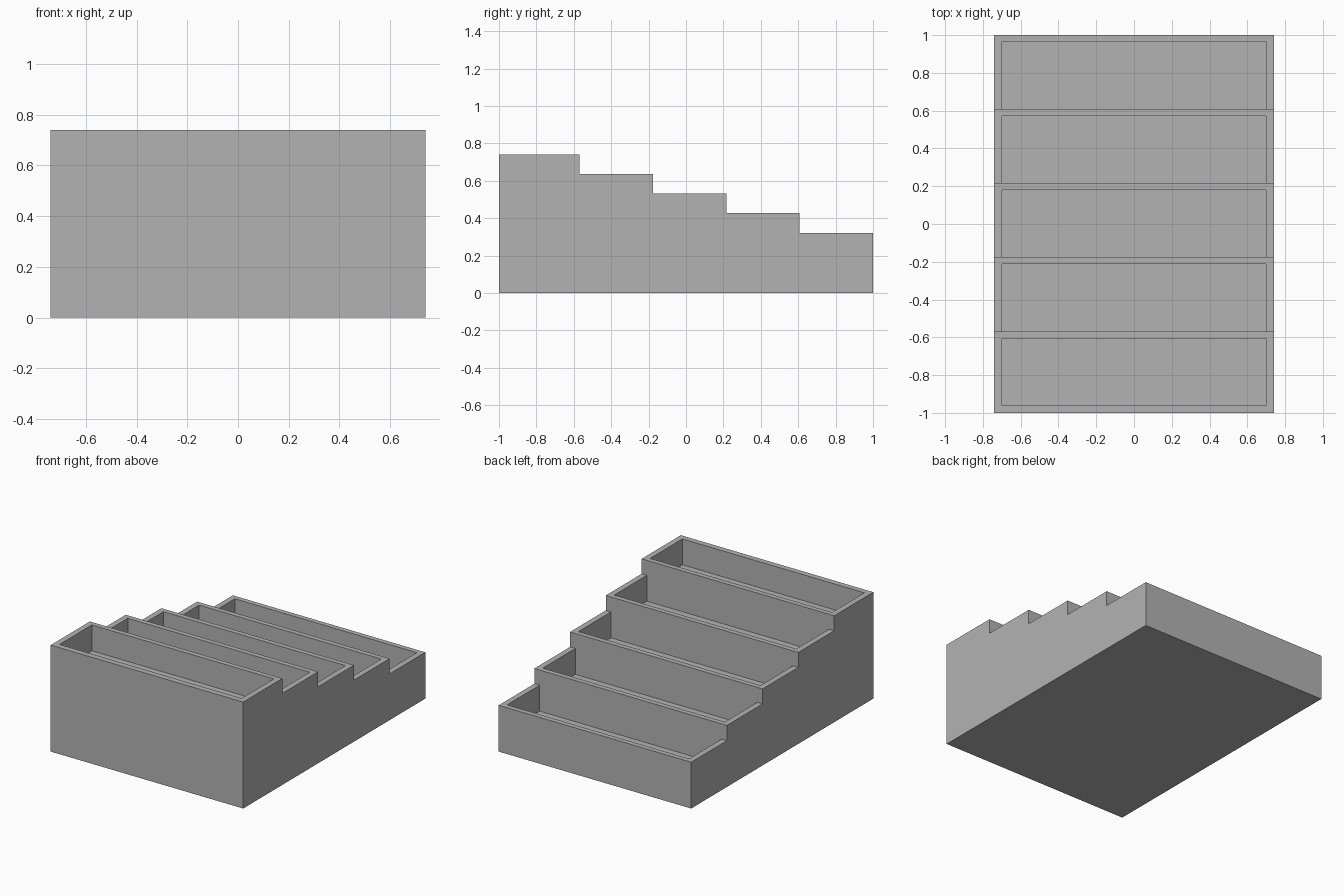
import bpy
import bmesh

default_cube = bpy.data.objects.get("Cube")
if default_cube:
    bpy.data.objects.remove(default_cube, do_unlink=True)

HALF_WIDTH = 0.74
WALL = 0.04
POCKET_DEPTH = 0.18
edges = [-1.0, -0.57, -0.176, 0.216, 0.608, 1.0]
tops = [0.74, 0.636, 0.532, 0.428, 0.322]

grey = bpy.data.materials.new("plain_grey")
grey.use_nodes = True
colour = (0.45, 0.45, 0.45, 1)
grey.diffuse_color = colour
grey.node_tree.nodes["Principled BSDF"].inputs["Base Color"].default_value = colour


def extrude_profile(name, profile, half_width):
    """Solid made by sweeping a (y, z) outline across x."""
    bm = bmesh.new()
    face = bm.faces.new([bm.verts.new((-half_width, y, z)) for y, z in profile])
    swept = bmesh.ops.extrude_face_region(bm, geom=[face])["geom"]
    moved = [v for v in swept if isinstance(v, bmesh.types.BMVert)]
    bmesh.ops.translate(bm, verts=moved, vec=(2 * half_width, 0, 0))
    bmesh.ops.recalc_face_normals(bm, faces=bm.faces)
    mesh = bpy.data.meshes.new(name)
    bm.to_mesh(mesh)
    bm.free()
    mesh.materials.append(grey)
    obj = bpy.data.objects.new(name, mesh)
    bpy.context.collection.objects.link(obj)
    return obj


# Stepped body
outline = [(edges[-1], 0), (edges[0], 0)]
for start, end, top in zip(edges, edges[1:], tops):
    outline += [(start, top), (end, top)]
body = extrude_profile("stepped_tray_body", outline, HALF_WIDTH)

# One open pocket per step; lower pockets run right up to the riser behind them
for i, top in enumerate(tops):
    near = edges[i] + (WALL if i == 0 else 0)
    far = edges[i + 1] - 0.035
    floor, lid = top - POCKET_DEPTH, top + 0.03
    cutter = extrude_profile(
        "pocket_cutter", [(near, floor), (far, floor), (far, lid), (near, lid)],
        HALF_WIDTH - WALL)
    cut = body.modifiers.new("pocket", "BOOLEAN")
    cut.operation = "DIFFERENCE"
    cut.solver = "EXACT"
    cut.object = cutter
    bpy.context.view_layer.objects.active = body
    bpy.ops.object.modifier_apply(modifier=cut.name)
    bpy.data.objects.remove(cutter, do_unlink=True)
